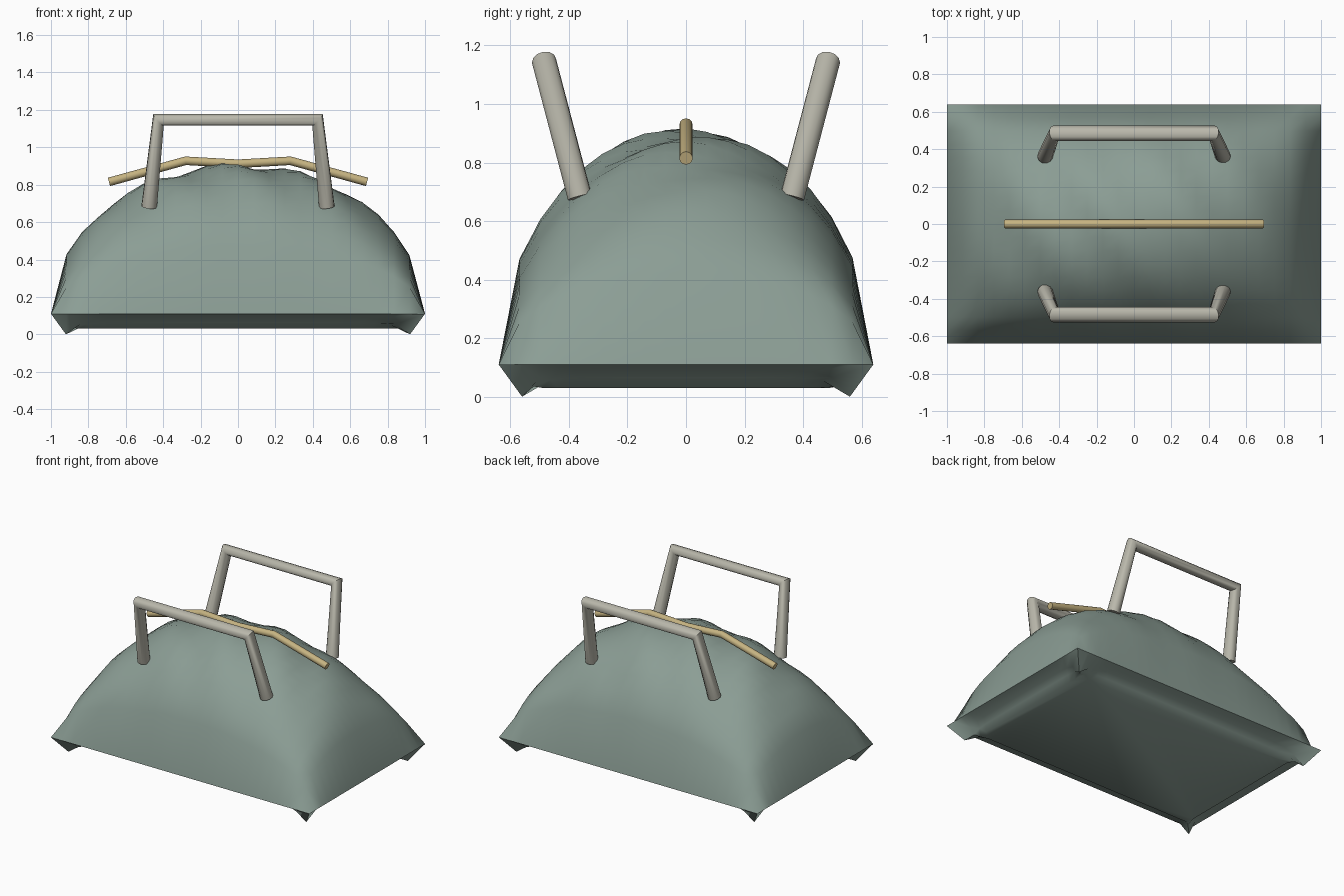
import bpy, bmesh, math

cube = bpy.data.objects.get("Cube")
if cube:
    bpy.data.objects.remove(cube)


def material(name, rgb):
    m = bpy.data.materials.new(name)
    m.use_nodes = True
    m.diffuse_color = (*rgb, 1)
    m.node_tree.nodes["Principled BSDF"].inputs["Base Color"].default_value = (*rgb, 1)
    return m


sage = material("sage fabric", (0.26, 0.34, 0.30))
grey = material("warm grey webbing", (0.49, 0.48, 0.41))
sand = material("sand cord", (0.56, 0.45, 0.22))

HALF_X, HALF_Y, RIM_Z = 1.0, 0.64, 0.11
NX, NY = 24, 18


def finish(obj, mat, angle):
    obj.data.materials.append(mat)
    bpy.ops.object.select_all(action="DESELECT")
    obj.select_set(True)
    bpy.context.view_layer.objects.active = obj
    bpy.ops.object.shade_smooth_by_angle(angle=math.radians(angle))


def puff(u, v):
    """Height of the padded dome with soft diagonal wrinkles."""
    dome = math.sqrt(max(0, (1 - u * u) * (1 - v * v)))
    x, y = u * HALF_X, v * HALF_Y
    wrinkle = 0.02 * math.cos(15 * (x + 0.1 + 0.6 * y))
    return RIM_Z + 0.79 * dome + wrinkle * dome ** 2


# Padded body: domed grid
bm = bmesh.new()
grid = {}
for i in range(NX + 1):
    for j in range(NY + 1):
        u, v = 2 * i / NX - 1, 2 * j / NY - 1
        grid[i, j] = bm.verts.new((u * HALF_X, v * HALF_Y, puff(u, v)))
for i in range(NX):
    for j in range(NY):
        bm.faces.new((grid[i, j], grid[i + 1, j], grid[i + 1, j + 1], grid[i, j + 1]))

# Outline of the rim, running round the grid once
loop = [(i, 0) for i in range(NX)] + [(NX, j) for j in range(NY)]
loop += [(NX - i, NY) for i in range(NX)] + [(0, NY - j) for j in range(NY)]
previous = [grid[k] for k in loop]


def add_ring(previous, half_x, half_y, height):
    ring = []
    for i, j in loop:
        u, v = 2 * i / NX - 1, 2 * j / NY - 1
        corner = min(abs(u), abs(v))
        ring.append(bm.verts.new((u * half_x, v * half_y, height(corner))))
    for k in range(len(ring)):
        n = (k + 1) % len(ring)
        bm.faces.new((previous[n], previous[k], ring[k], ring[n]))
    return ring


# Tucked skirt whose corners fold down to the ground, then the base panel
skirt = lambda c: 0.09 - 0.015 * c ** 4 - 0.075 * max(0, (c - 0.8) / 0.2) ** 2
previous = add_ring(previous, 0.92, 0.56, skirt)
previous = add_ring(previous, 0.88, 0.52, lambda c: 0.065 - 0.03 * c ** 12)
previous = add_ring(previous, 0.85, 0.49, lambda c: 0.03)
bm.faces.new(list(reversed(previous)))
bmesh.ops.recalc_face_normals(bm, faces=bm.faces)
mesh = bpy.data.meshes.new("padded_body")
bm.to_mesh(mesh)
bm.free()
body = bpy.data.objects.new("padded_body", mesh)
bpy.context.collection.objects.link(body)
finish(body, sage, 50)


def tube(name, points, radius, mat):
    curve = bpy.data.curves.new(name, "CURVE")
    curve.dimensions = "3D"
    curve.bevel_depth = radius
    curve.bevel_resolution = 4
    curve.use_fill_caps = True
    spline = curve.splines.new("POLY")
    spline.points.add(len(points) - 1)
    for p, co in zip(spline.points, points):
        p.co = (*co, 1)
    obj = bpy.data.objects.new(name, curve)
    bpy.context.collection.objects.link(obj)
    bpy.ops.object.select_all(action="DESELECT")
    obj.select_set(True)
    bpy.context.view_layer.objects.active = obj
    bpy.ops.object.convert(target="MESH")
    finish(bpy.context.object, mat, 40)


# Carry handles, front and back
for name, side in (("front_handle", -1), ("back_handle", 1)):
    foot, top = (0.475, 0.363 * side, 0.682), (0.425, 0.485 * side, 1.147)
    mirror = lambda p: (-p[0], p[1], p[2])
    tube(name, [mirror(foot), mirror(top), top, foot], 0.042, grey)

# Zip cord along the top
tube("top_cord", [(-0.69, 0, 0.815), (-0.28, 0, 0.928), (0, 0, 0.912),
                  (0.28, 0, 0.928), (0.69, 0, 0.815)], 0.023, sand)
